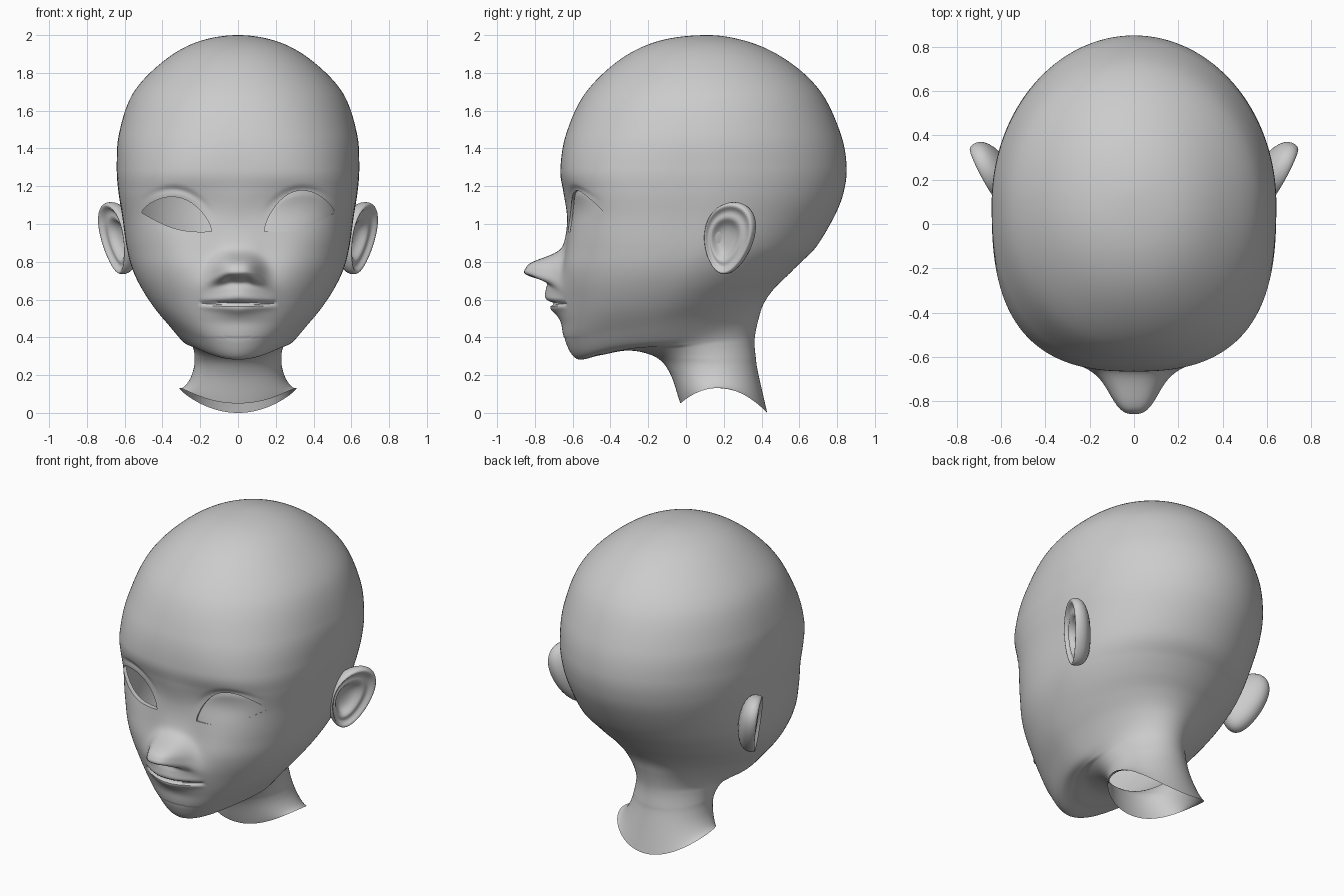
import bpy, bmesh, math
from mathutils import Vector
from mathutils.bvhtree import BVHTree

if "Cube" in bpy.data.objects:
    bpy.data.objects.remove(bpy.data.objects["Cube"])

# Tilted head rings: front y, front z, back y, back z, half width
RINGS = [
    (.115, 2.0, .115, 2.0, 0), (-.14, 1.97, .36, 1.955, .218), (-.35, 1.87, .565, 1.845, .40),
    (-.535, 1.69, .72, 1.69, .557), (-.635, 1.475, .818, 1.48, .63), (-.665, 1.29, .85, 1.31, .642),
    (-.651, 1.17, .835, 1.17, .633), (-.63, 1.03, .785, 1.04, .612), (-.63, .88, .69, .88, .59),
    (-.642, .75, .60, .79, .562), (-.65, .62, .53, .72, .515), (-.65, .48, .46, .65, .445),
    (-.635, .37, .41, .575, .368), (-.575, .285, .385, .50, .298), (-.455, .305, .367, .42, .257),
    (-.30, .33, .363, .36, .238), (-.16, .295, .37, .29, .23), (-.085, .21, .38, .22, .24),
    (-.03, .05, .43, .0, .31)]
SEG, SUB = 180, 15


def gauss(d, s, p=2):
    return math.exp(-abs(d / s) ** p)


def spow(v, p):
    return math.copysign(abs(v) ** p, v)


def catmull(a, b, c, d, t):
    return [.5 * (2*q + (r-p)*t + (2*p-5*q+4*r-s)*t*t + (3*q-p-3*r+s)*t**3)
            for p, q, r, s in zip(a, b, c, d)]


# Almond eye outline: p runs from the inner to the outer corner
def eye_top(p, lift=0):
    s = max(0, math.sin(math.pi * p**.85))
    return .96 + .10*p + (.133 + lift) * s**.7


def eye_low(p):
    return .96 + .10*p - .036 * max(0, math.sin(math.pi * p))


# Facial features as forward relief
def relief(x, z):
    x = abs(x)
    dz = z - (.774 - 1.6*x*x)
    up = .8*gauss(dz, .06, 2.3) + .2*gauss(dz, .14)
    h = .183 * gauss(x, .122, 3) * (up if dz > 0 else gauss(dz, .066, 4))
    h -= .022 * gauss(x - .045, .026) * gauss(z - .712, .02)         # nostrils
    h += .092 * gauss(x, .17) * gauss(z - .65, .10 if z > .65 else .14)  # muzzle
    m = max(0, 1 - (x / .205) ** 4)
    h += .010 * m * gauss(z - .612 + .12*x, .026) + .010 * m * gauss(z - .548 - .12*x, .022)
    h -= .028 * m ** .5 * gauss(z - .58, .011)                       # mouth line
    h -= .008 * gauss(x, .12) * gauss(z - .485, .04)
    h += .024 * gauss(x - .28, .17) * gauss(z - .77, .15)            # cheeks
    h -= .028 * gauss(x - .31, .20) * gauss(z - 1.10, .11)           # sockets
    p = (x - .12) / .40
    if 0 < p < 1:
        h -= .010 * math.sin(math.pi*p) * gauss(z - eye_top(p) - .04, .018)
    return h


def finish(name, bm, sharp=None):
    bmesh.ops.recalc_face_normals(bm, faces=bm.faces)
    me = bpy.data.meshes.new(name)
    bm.to_mesh(me)
    bm.free()
    me.shade_smooth()
    if sharp:
        me.set_sharp_from_angle(angle=math.radians(sharp))
    ob = bpy.data.objects.new(name, me)
    bpy.context.collection.objects.link(ob)
    return ob


def skin(bm, rows, closed):
    n = len(rows[0])
    for a, b in zip(rows, rows[1:]):
        for j in range(n if closed else n - 1):
            k = (j + 1) % n
            bm.faces.new((a[j], a[k], b[k], b[j]))


# Head and neck shell
f = RINGS[1]
start = (f[2], f[1], f[0], f[3], -f[4])
end = tuple(2*a - b for a, b in zip(RINGS[-1], RINGS[-2]))
ctrl = [start] + RINGS + [end]
bm = bmesh.new()
rows = []
last = len(RINGS) - 1
for i in range(last * SUB + 1):
    k = min(i // SUB, last - 1)
    t = i / SUB - k
    yf, zf, yb, zb, w = catmull(*ctrl[k:k+4], t)
    chin = gauss(i/SUB - 13.2, 2)
    n_front = 2.08 + .8 * gauss(zf - 1.05, .42) - .2 * chin
    row = []
    for j in range(SEG):
        a = 2*math.pi*j/SEG
        a -= .42 * math.sin(a)
        c, s = math.cos(a), math.sin(a)
        e = 2 / (n_front if c > 0 else 2)
        x, u = w * spow(s, e), spow(c, e)
        y = (yf + yb)/2 + u * (yf - yb)/2
        z = (zf + zb)/2 + u * (zf - zb)/2
        if u > 0:
            z += .65 * x*x * chin * u*u*(3 - 2*u)                    # rounded chin
        if k == last - 1:
            z += .105 * t*t * s*s
        if y < -.15 and z > .4:
            y -= relief(x, z)
        row.append(bm.verts.new((x, y, z)))
    rows.append(row)
skin(bm, rows, True)
bmesh.ops.remove_doubles(bm, verts=rows[0], dist=1e-4)
tree = BVHTree.FromBMesh(bm)


def face_y(x, z):
    hit = tree.ray_cast(Vector((x, -2, z)), Vector((0, 1, 0)))[0]
    return hit.y if hit else -.4


# Eye openings with a turned-in rim, taller on the closed side
LIFT = {-1: 0, 1: .035}


def in_eye(c):
    p = (abs(c.x) - .14) / .37
    lift = LIFT[1 if c.x > 0 else -1]
    return c.y < -.1 and 0 < p < 1 and eye_low(p) < c.z < eye_top(p, lift)


bmesh.ops.delete(bm, geom=[q for q in bm.faces if in_eye(q.calc_center_median())], context='FACES')
outline = {s: [(.14 + .37*i/300, z) for i in range(301)
               for z in (eye_top(i/300, LIFT[s]), eye_low(i/300))] for s in LIFT}
rim = [e for e in bm.edges if e.is_boundary and e.verts[0].co.z > .8 and e.verts[0].co.y < 0]
for v in {v for e in rim for v in e.verts}:
    side = 1 if v.co.x > 0 else -1
    x, z = min(outline[side], key=lambda o: (o[0] - abs(v.co.x))**2 + (o[1] - v.co.z)**2)
    v.co = (side*x, face_y(side*x, z), z)
new = bmesh.ops.extrude_edge_only(bm, edges=rim)['geom']
for v in new:
    if isinstance(v, bmesh.types.BMVert):
        v.co.y += .03
finish("head", bm, 50)

# Closed eyelid on one side, set slightly into its opening
bm = bmesh.new()
rows = []
for i in range(41):
    p = .002 + .996*i/40
    x = .134 + .382*p
    lo, hi = eye_low(p) - .002, eye_top(p, .04) + .003
    row = []
    for j in range(17):
        q = j/16
        z = lo + (hi - lo)*q
        bulge = .016 * math.sin(math.pi*p) ** .6 * (1 - q*q)
        row.append(bm.verts.new((x, face_y(x, z) + .014 - bulge, z)))
    rows.append(row)
skin(bm, rows, False)
finish("closed_eyelid", bm)

# Ears: cupped shell from a radius/height profile, mirrored
PROFILE = [(.05, -.035), (.38, -.03), (.52, .002), (.62, .014), (.72, .004), (.82, .012), (.91, .032),
           (.98, .024), (1.01, -.006), (.95, -.04), (.76, -.068), (.45, -.088), (.05, -.095)]
back = Vector((.45, .89, 0)).normalized()
up = Vector((.19, .11, .97)).normalized()
out = back.cross(up).normalized()
bm = bmesh.new()
rows = []
for r, h in PROFILE:
    row = []
    for j in range(40):
        a = 2*math.pi*j/40
        v = math.sin(a)
        b = r * math.cos(a) * (.142 + .03*v) - .05*(1 - r)
        row.append(bm.verts.new(Vector((.643, .23, .925)) + back*b
                                + up*(r*v*.197 - .015*(1 - r)) + out*h))
    rows.append(row)
skin(bm, rows, True)
bm.faces.new(rows[0])
bm.faces.new(rows[-1])
ears = finish("ears", bm)
ears.modifiers.new("mirror", 'MIRROR').use_axis[0] = True
smooth = ears.modifiers.new("smooth", 'SUBSURF')
smooth.levels = smooth.render_levels = 1
